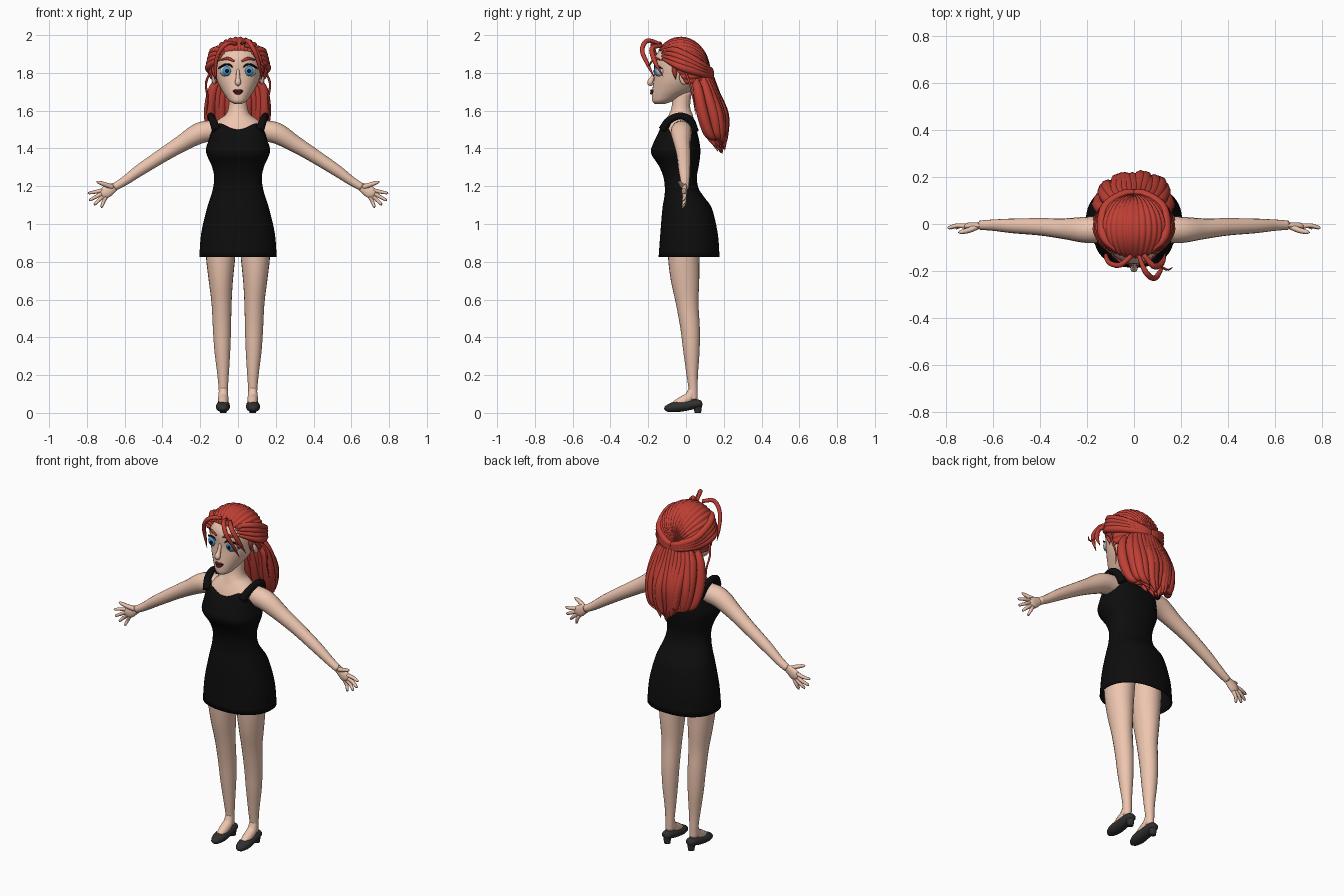
import bpy, bmesh, random
from math import sin, cos, pi, radians, sqrt
from mathutils import Vector, Matrix

random.seed(4)
SKIN, HAIR, BLACK = (.85, .56, .43), (.52, .05, .035), (.004, .004, .004)
SHOE, LIP, WHITE, BLUE = (.03, .03, .03), (.12, .008, .012), (.85, .85, .85), (.05, .33, .65)
mats = {}


def finish(name, bm, color, double=False):
    bmesh.ops.recalc_face_normals(bm, faces=bm.faces)
    for f in bm.faces:
        f.smooth = True
    me = bpy.data.meshes.new(name)
    bm.to_mesh(me)
    bm.free()
    if color not in mats:
        mats[color] = bpy.data.materials.new("colour_%d" % len(mats))
        mats[color].diffuse_color = (*color, 1)
    me.materials.append(mats[color])
    ob = bpy.data.objects.new(name, me)
    bpy.context.collection.objects.link(ob)
    if double:
        mod = ob.modifiers.new("thickness", 'SOLIDIFY')
        mod.thickness = .006
    return ob


def spline(pts, n):
    """Catmull-Rom samples through tuples of any length"""
    P = [Vector(p) for p in pts]
    P = [P[0] * 2 - P[1]] + P + [P[-1] * 2 - P[-2]]
    out = []
    for i in range(1, len(P) - 2):
        a, b, c, d = P[i - 1:i + 3]
        for k in range(n):
            t = k / n
            out.append((b * 2 + (c - a) * t + (a * 2 - b * 5 + c * 4 - d) * t * t
                        + (b * 3 - a - c * 3 + d) * t ** 3) * .5)
    return out + [P[-2]]


def skin(bm, rings, caps=True, closed=True):
    R = [[bm.verts.new(p) for p in r] for r in rings]
    n = len(R[0])
    for a, b in zip(R, R[1:]):
        for i in range(n if closed else n - 1):
            j = (i + 1) % n
            bm.faces.new((a[i], a[j], b[j], b[i]))
    if caps:
        bm.faces.new(R[0])
        bm.faces.new(R[-1])


def sweep(bm, pts, flat=1, ref=(0, 1, 0), sides=10, n=5):
    """Tube through (x, y, z, radius) points, flattened along ref"""
    S = spline(pts, n)
    rings = []
    for i, s in enumerate(S):
        T = (S[min(i + 1, len(S) - 1)].to_3d() - S[max(i - 1, 0)].to_3d()).normalized()
        U = Vector(ref)
        U = (U - T * U.dot(T)).normalized()
        V = T.cross(U)
        r = max(s[3], .001)
        rings.append([s.to_3d() + (V * cos(a) + U * sin(a) * flat) * r
                      for a in (2 * pi * k / sides for k in range(sides))])
    skin(bm, rings)


def loft(bm, rows, sides=32, n=4, power=2.0, warp=None, caps=True, side=1):
    """Stacked rings from (z, half width, front y, back y, centre x) rows"""
    rings = []
    for z, w, f, b, cx in spline([(*r, 0)[:5] for r in rows], n):
        ring = []
        for k in range(sides):
            a = 2 * pi * k / sides
            c, s = cos(a), sin(a)
            e = 2 / power
            x = w * abs(c) ** e * (1 if c > 0 else -1)
            y = (f + b) / 2 + (b - f) / 2 * abs(s) ** e * (1 if s > 0 else -1)
            ring.append((side * (cx + x), y, z + (warp(z, a) if warp else 0)))
        rings.append(ring)
    skin(bm, rings, caps)


def ball(bm, loc, size):
    bmesh.ops.create_uvsphere(bm, u_segments=20, v_segments=12, radius=1,
                              matrix=Matrix.Translation(loc) @ Matrix.Diagonal((*size, 1)))


def tubes(name, paths, color, mirror=True, **kw):
    bm = bmesh.new()
    for s in ((1, -1) if mirror else (1,)):
        for p in paths:
            sweep(bm, [(s * q[0], *q[1:]) for q in p], **kw)
    return finish(name, bm, color)


def balls(name, items, color):
    bm = bmesh.new()
    for s in (1, -1):
        for (x, y, z), size in items:
            ball(bm, (s * x, y, z), size)
    return finish(name, bm, color)


# head, neck and shoulders
bm = bmesh.new()
loft(bm, [(1.636, .02, -.165, -.11), (1.65, .045, -.178, -.07), (1.68, .068, -.18, -.01),
          (1.71, .088, -.178, .04), (1.75, .108, -.173, .07), (1.80, .122, -.168, .09),
          (1.85, .126, -.17, .10), (1.89, .12, -.162, .1), (1.93, .1, -.13, .08), (1.965, .06, -.08, .03)])
finish("head", bm, SKIN)
bm = bmesh.new()
loft(bm, [(1.40, .14, -.12, .05), (1.47, .145, -.13, .05), (1.515, .138, -.118, .045),
          (1.555, .1, -.1, .04), (1.58, .065, -.09, .035), (1.62, .05, -.076, .022), (1.70, .047, -.07, .03)])
finish("neck_and_shoulders", bm, SKIN)

# face features
balls("ears", [((.127, -.01, 1.78), (.013, .026, .042))], SKIN)
tubes("nose", [[(0, -.160, 1.82, .008), (0, -.178, 1.775, .011), (0, -.19, 1.748, .016), (0, -.18, 1.733, .006)]],
      SKIN, mirror=False)
balls("eye_whites", [((.058, -.130, 1.81), (.038, .034, .033))], WHITE)
balls("irises", [((.058, -.150, 1.81), (.026, .018, .027))], BLUE)
balls("pupils", [((.058, -.162, 1.81), (.012, .009, .013))], BLACK)
tubes("eyelashes", [[(.02, -.158, 1.812, .002), (.035, -.165, 1.837, .004), (.06, -.164, 1.846, .005),
                     (.088, -.146, 1.834, .005), (.104, -.125, 1.822, .002)]], BLACK, sides=6)
tubes("eyebrows", [[(.02, -.17, 1.862, .005), (.055, -.162, 1.876, .008), (.098, -.125, 1.866, .002)]], HAIR, flat=.6)
tubes("lips", [[(-.03, -.168, 1.702, .001), (-.012, -.18, 1.707, .008), (0, -.182, 1.704, .007),
                (.012, -.18, 1.707, .008), (.03, -.168, 1.702, .001)],
               [(-.028, -.169, 1.701, .001), (0, -.181, 1.692, .010), (.028, -.169, 1.701, .001)]],
      LIP, mirror=False, ref=(0, 0, 1), flat=.8)

# hair cap with grooves running from hairline to the back of the head
bm = bmesh.new()
rows, cols = 18, 144
rings = []
for i in range(-1, rows + 1):
    ring = []
    for j in range(cols + 1):
        p = radians(-35 + 250 * j / cols)
        t0 = radians(33 + 42 * (1 - sin(p)))
        t = t0 + (radians(176) - t0) * max(i, 0) / rows
        k = .86 if i < 0 else .965 + .04 * abs(sin(pi * 24 * j / cols))
        ring.append((.158 * cos(p) * sin(t) * k, -.02 - .15 * cos(t) * k,
                     1.83 + .166 * sin(p) * sin(t) * k - .03 * (i / rows) ** 2))
    rings.append(ring)
skin(bm, rings, caps=False, closed=False)
finish("hair_cap", bm, HAIR)

# side locks swept back to the tie
rolls = []
for k in range(4):
    h = .024 * k
    rolls.append([(.095 - .012 * k, -.125, 1.875 + h * .6, .006), (.138 - .006 * k, -.07, 1.85 + h, .017),
                  (.155 - .006 * k, -.01, 1.825 + h, .021), (.12, .075, 1.80 + h * .7, .02),
                  (.05, .125, 1.785 + h * .4, .018), (0, .135, 1.78 + h * .3, .014)])
tubes("swept_back_locks", rolls, HAIR, ref=(0, 0, 1), sides=8)
tubes("sideburns", [[(.128, -.06, 1.86, .014), (.126, -.06, 1.81, .014), (.122, -.055, 1.765, .001)]],
      HAIR, sides=8)

# ponytail
tail = []
for d, count in ((1, 15), (.55, 11), (.1, 11)):
    for k in range(count):
        s = -1 + 2 * k / (count - 1)
        a = sqrt(1 - s * s) * d
        j = random.uniform(-.012, .012)
        end = 1.35 + .10 * abs(s) + random.uniform(0, .06)
        tail.append([(.10 * s, .05 + .075 * a, 1.80 - .03 * abs(s), .016),
                     (.135 * s, .065 + .085 * a, 1.70, .027), (.145 * s + j, .09 + .105 * a + j / 2, 1.58, .029),
                     (.125 * s + j, .13 + .065 * a + j, 1.47, .022),
                     (.09 * s - j, .17 + .03 * a + j, end, .001)])
tubes("ponytail", tail, HAIR, mirror=False, sides=8)

# loose strands over the forehead and at the sides
tubes("fringe_strands", [
    [(.02, -.135, 1.955, .008), (.05, -.205, 1.97, .012), (.085, -.232, 1.92, .012), (.11, -.205, 1.85, .010),
     (.125, -.165, 1.77, .001)],
    [(.04, -.13, 1.945, .01), (.085, -.18, 1.93, .013), (.12, -.165, 1.86, .012), (.135, -.12, 1.78, .001)],
    [(-.01, -.135, 1.955, .01), (-.06, -.175, 1.955, .012), (-.105, -.165, 1.9, .011), (-.12, -.135, 1.82, .009),
     (-.11, -.13, 1.75, .001)],
    [(.1, -.17, 1.88, .004), (.14, -.195, 1.84, .005), (.165, -.185, 1.86, .001)]],
    HAIR, mirror=False, ref=(1, 0, 0), sides=8)
tubes("side_wisps", [[(.15, 0, 1.80, .006), (.17, .02, 1.74, .006), (.16, .04, 1.66, .005), (.168, .05, 1.58, .001)]],
      HAIR, sides=6)


# dress with scooped neck, armholes and straps
def rim(z, a):
    k = min(1, max(0, (z - 1.41) / .09))
    return k * (.045 * sin(2 * a) ** 2 - .06 * cos(a) ** 4)


bm = bmesh.new()
loft(bm, [(.825, .205, -.145, .178), (.95, .195, -.136, .168), (1.08, .165, -.125, .138), (1.14, .146, -.115, .098),
          (1.19, .132, -.112, .066), (1.25, .126, -.12, .058), (1.31, .14, -.145, .068), (1.375, .168, -.185, .076),
          (1.43, .165, -.172, .072), (1.50, .155, -.137, .056)],
     sides=48, power=2.2, warp=rim, caps=False)
finish("dress", bm, BLACK, double=True)
tubes("dress_straps", [[(.115, -.122, 1.50, .024), (.134, -.088, 1.55, .02), (.145, -.03, 1.572, .018),
                        (.14, .022, 1.55, .02), (.118, .044, 1.49, .024)]], BLACK, ref=(1, 0, 0), sides=12)

# arms and hands
tubes("arms", [[(.11, -.022, 1.495, .054), (.2, -.025, 1.482, .056), (.3, -.02, 1.425, .044), (.4, -.012, 1.363, .037),
                (.52, -.008, 1.285, .031), (.6, -.005, 1.228, .024), (.655, -.005, 1.195, .020)]], SKIN, sides=16)
tubes("palms", [[(.64, -.005, 1.203, .019), (.67, -.007, 1.187, .027), (.70, -.009, 1.168, .032),
                 (.722, -.01, 1.157, .022)]], SKIN, flat=.5, sides=14)
digits = [((.718, 1.178), (.792, 1.162)), ((.718, 1.162), (.786, 1.126)), ((.71, 1.15), (.762, 1.103)),
          ((.698, 1.144), (.726, 1.09))]
paths = [[(a[0], -.009, a[1], .011), ((a[0] + b[0]) / 2, -.007, (a[1] + b[1]) / 2, .0095),
          (b[0] - .004, -.016, b[1] + .002, .007), (b[0], -.018, b[1], .002)] for a, b in digits]
paths.append([(.665, -.008, 1.195, .014), (.70, -.025, 1.208, .012), (.735, -.034, 1.22, .009), (.75, -.036, 1.224, .002)])
tubes("fingers", paths, SKIN, sides=8)

# legs, feet and shoes
bm = bmesh.new()
for s in (1, -1):
    loft(bm, [(.07, .023, .01, .062, .078), (.12, .024, .014, .062, .078), (.2, .03, .003, .063, .079),
              (.33, .042, -.015, .072, .083), (.45, .048, -.03, .073, .085), (.58, .053, -.054, .066, .087),
              (.7, .064, -.08, .07, .091), (.82, .077, -.095, .072, .092), (.95, .085, -.1, .08, .09)],
         sides=24, side=s)
finish("legs", bm, SKIN)
tubes("feet", [[(.078, .036, .13, .022), (.078, .02, .085, .027), (.078, -.02, .06, .027), (.078, -.06, .04, .022)]],
      SKIN, ref=(1, 0, 0), sides=14)
tubes("shoes", [[(.08, -.114, .018, .008), (.08, -.10, .023, .024), (.08, -.06, .031, .037), (.079, -.01, .036, .036),
                 (.078, .04, .045, .033), (.078, .075, .05, .026), (.078, .086, .052, .012)]],
      SHOE, ref=(0, 0, 1), flat=.76, sides=18)
bm = bmesh.new()
for s in (1, -1):
    loft(bm, [(0, .018, .045, .08, .078), (.025, .02, .04, .083, .078), (.05, .026, .02, .087, .078)], sides=16, side=s)
finish("shoe_heels", bm, SHOE)
